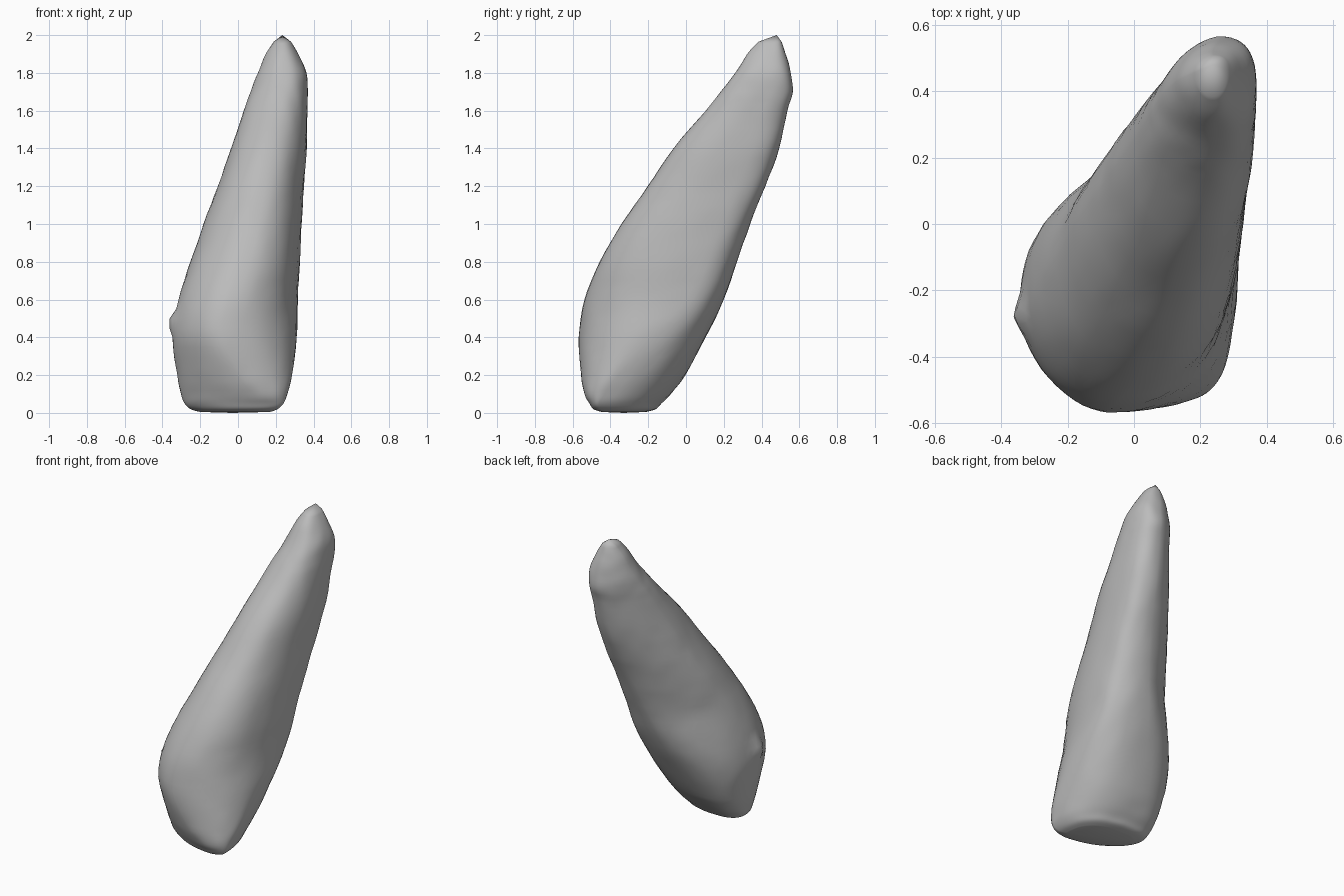
import bpy, bmesh, math
from mathutils import Vector, noise

if "Cube" in bpy.data.objects:
    bpy.data.objects.remove(bpy.data.objects["Cube"], do_unlink=True)

stone = bpy.data.materials.new("stone grey")
stone.use_nodes = True
GREY = (0.5, 0.5, 0.5, 1)
stone.diffuse_color = GREY
stone.node_tree.nodes["Principled BSDF"].inputs["Base Color"].default_value = GREY

# Horizontal sections: z, x min, x max, y min, y max,
# then x of the front point, x of the back point, y of the left and right points
LEVELS = [
    (0.005, -0.20, 0.17, -0.45, -0.21, 0.11, -0.09, -0.27, -0.42),
    (0.02, -0.25, 0.21, -0.49, -0.16, 0.13, -0.11, -0.26, -0.45),
    (0.05, -0.28, 0.24, -0.51, -0.13, 0.13, -0.11, -0.26, -0.46),
    (0.10, -0.30, 0.26, -0.535, -0.08, 0.11, -0.10, -0.25, -0.43),
    (0.20, -0.32, 0.285, -0.555, -0.005, 0.02, -0.07, -0.25, -0.36),
    (0.40, -0.345, 0.312, -0.567, 0.105, -0.08, -0.01, -0.26, -0.18),
    (0.60, -0.315, 0.317, -0.537, 0.20, -0.05, 0.05, -0.22, 0.00),
    (0.80, -0.252, 0.327, -0.457, 0.268, 0.02, 0.11, -0.13, 0.08),
    (1.00, -0.182, 0.337, -0.342, 0.34, 0.07, 0.16, -0.01, 0.16),
    (1.20, -0.107, 0.349, -0.202, 0.42, 0.11, 0.20, 0.10, 0.25),
    (1.40, -0.037, 0.364, -0.067, 0.49, 0.15, 0.23, 0.20, 0.32),
    (1.60, 0.03, 0.368, 0.103, 0.538, 0.20, 0.25, 0.30, 0.38),
    (1.70, 0.067, 0.369, 0.183, 0.565, 0.22, 0.26, 0.36, 0.41),
    (1.80, 0.105, 0.364, 0.26, 0.555, 0.24, 0.26, 0.41, 0.43),
    (1.90, 0.148, 0.32, 0.325, 0.528, 0.24, 0.24, 0.44, 0.45),
    (1.965, 0.19, 0.28, 0.385, 0.505, 0.235, 0.24, 0.46, 0.46),
]
# Flatness of each corner (back right, back left, front left, front right),
# at the foot and from z = 0.8 upward; higher is flatter
FLAT_LOW = (0.8, 0.78, 1.2, 0.92)
FLAT_HIGH = (0.78, 1.2, 1.0, 0.88)
QUARTER = 14   # points per quarter section
STEPS = 4      # rings between two levels


def blend(a, b, c, d, t):
    """Smooth curve through b and c."""
    return 0.5 * (2*b + (c - a)*t + (2*a - 5*b + 4*c - d)*t*t + (3*b - a - 3*c + d)*t**3)


def section(row):
    """Rounded outline through the four extreme points of a level."""
    z, xl, xr, yf, yb, xf, xb, yl, yr = row
    quarters = [((xr, yr), (xb, yb)), ((xl, yl), (xb, yb)),
                ((xl, yl), (xf, yf)), ((xr, yr), (xf, yf))]
    rise = min(max((z - 0.3) / 0.5, 0), 1)
    pts = []
    for q, (side, end) in enumerate(quarters):
        flat = FLAT_LOW[q] + (FLAT_HIGH[q] - FLAT_LOW[q]) * rise
        for i in range(QUARTER):
            u = i / QUARTER
            a = (u if q % 2 == 0 else 1 - u) * math.pi / 2
            c, s = abs(math.cos(a)) ** flat, math.sin(a) ** flat
            pts.append(Vector((end[0] + (side[0] - end[0]) * c,
                               side[1] + (end[1] - side[1]) * s, z)))
    return pts


def roughen(p, centre):
    """Small hand-hewn lumps plus one nub on the right flank."""
    out = (p - centre).normalized()
    p = p + out * 0.004 * noise.noise(p * 5) + out * 0.003 * noise.noise(p * 14)
    nub = (p - Vector((-0.342, -0.28, 0.48))).length
    return p + Vector((-0.036, 0, 0)) * math.exp(-(nub / 0.04) ** 2)


# Interpolated rings
rows = []
for i in range(len(LEVELS) - 1):
    four = [LEVELS[min(max(i + k, 0), len(LEVELS) - 1)] for k in (-1, 0, 1, 2)]
    rows += [[blend(*v, t / STEPS) for v in zip(*four)] for t in range(STEPS)]
rows.append(LEVELS[-1])

# Leaning stone spike
bm = bmesh.new()
rings = []
for row in rows:
    pts = section(row)
    centre = sum(pts, Vector()) / len(pts)
    rings.append([bm.verts.new(roughen(p, centre)) for p in pts])
n = 4 * QUARTER
for low, high in zip(rings, rings[1:]):
    for j in range(n):
        k = (j + 1) % n
        bm.faces.new((low[j], low[k], high[k], high[j]))

# Closed foot and pointed tip
foot = bm.verts.new((-0.03, -0.33, 0))
tip = bm.verts.new((0.235, 0.48, 2.0))
for j in range(n):
    k = (j + 1) % n
    bm.faces.new((rings[0][k], rings[0][j], foot))
    bm.faces.new((rings[-1][j], rings[-1][k], tip))
bmesh.ops.recalc_face_normals(bm, faces=bm.faces)

mesh = bpy.data.meshes.new("stone_spike")
bm.to_mesh(mesh)
bm.free()
mesh.materials.append(stone)
spike = bpy.data.objects.new("stone_spike", mesh)
bpy.context.collection.objects.link(spike)
bpy.context.view_layer.objects.active = spike
spike.select_set(True)
bpy.ops.object.shade_smooth_by_angle(angle=math.radians(50))
